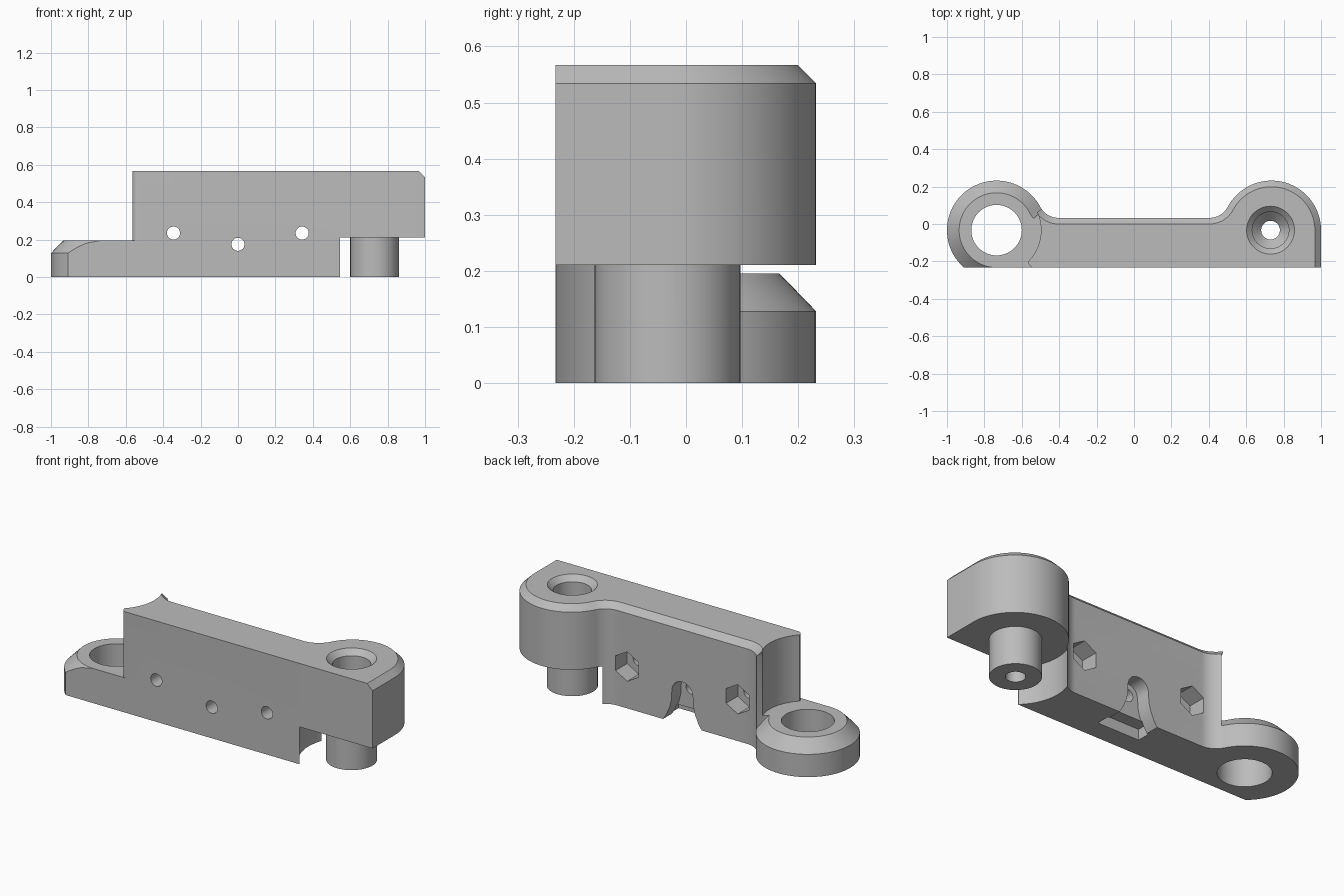
import bpy, bmesh
from math import sin, cos, pi, sqrt, atan2, asin, radians

cube = bpy.data.objects.get("Cube")
if cube:
    bpy.data.objects.remove(cube, do_unlink=True)

CX, CY, R = 0.735, -0.033, 0.265      # lug centres and radius
FRONT, BACK, FIL = -0.233, 0.033, 0.11  # bar faces and fillet radius
TOP, UNDER, LOW = 0.567, 0.21, 0.195

fy = BACK + FIL                        # fillet centre
fx = CX - sqrt((R + FIL) ** 2 - (fy - CY) ** 2)
phi = atan2(CY - fy, CX - fx)

gray = bpy.data.materials.new("plain_gray")
gray.use_nodes = True
gray.diffuse_color = (0.5, 0.5, 0.5, 1)
gray.node_tree.nodes["Principled BSDF"].inputs["Base Color"].default_value = (0.5, 0.5, 0.5, 1)


def arc(x, y, r, a, b, n=24):
    return [(x + r * cos(a + (b - a) * i / n), y + r * sin(a + (b - a) * i / n))
            for i in range(n + 1)]


def circle(x, y, r, n=64):
    return arc(x, y, r, 0, 2 * pi * (n - 1) / n, n - 1)


def rect(x0, x1, y0, y1):
    return [(x0, y0), (x1, y0), (x1, y1), (x0, y1)]


def mirror(pts):
    return [(-x, y) for x, y in pts]


def loft(name, layers, along_y=False):
    """Solid through matching outlines, each given as (height, points)."""
    bm = bmesh.new()
    rings = [[bm.verts.new((x, h, y) if along_y else (x, y, h)) for x, y in pts]
             for h, pts in layers]
    for low, high in zip(rings, rings[1:]):
        for i in range(len(low)):
            j = (i + 1) % len(low)
            bm.faces.new((low[i], low[j], high[j], high[i]))
    bm.faces.new(rings[0][::-1])
    bm.faces.new(rings[-1])
    bmesh.ops.recalc_face_normals(bm, faces=bm.faces)
    mesh = bpy.data.meshes.new(name)
    bm.to_mesh(mesh)
    bm.free()
    mesh.materials.append(gray)
    ob = bpy.data.objects.new(name, mesh)
    bpy.context.scene.collection.objects.link(ob)
    return ob


def combine(body, other, operation="DIFFERENCE"):
    mod = body.modifiers.new("combine", 'BOOLEAN')
    mod.object, mod.operation, mod.solver = other, operation, 'EXACT'
    bpy.context.view_layer.update()
    graph = bpy.context.evaluated_depsgraph_get()
    mesh = bpy.data.meshes.new_from_object(body.evaluated_get(graph))
    body.modifiers.clear()
    body.data = mesh
    bpy.data.objects.remove(other, do_unlink=True)


def bar_outline(d):
    corner = arc(-0.535, FRONT + 0.03, 0.03, -pi / 2, -pi, 6)
    flare = mirror(arc(fx, fy, FIL + d, radians(-35), -pi / 2, 12))
    fillet = arc(fx, fy, FIL + d, -pi / 2, phi, 12)
    lug = arc(CX, CY, R - d, pi + phi, 0, 40)[1:]
    return corner + [(-0.565, 0), (-0.515, 0.05)] + flare + fillet + lug + [(CX + R - d, FRONT)]


def lug_outline(d):
    end = asin(max(-1, (FRONT - CY) / (R - d)))
    return mirror(arc(fx, fy, FIL + d, -pi / 2, phi, 12)
                  + arc(CX, CY, R - d, pi + phi, end, 48)[1:] + [(fx, FRONT)])


# Main bar with the tall lug, chamfered along the back
body = loft("link_body", [(0, bar_outline(0)), (TOP - 0.033, bar_outline(0)),
                          (TOP, bar_outline(0.033))])

# Clearance above the low lug and below the tall lug
combine(body, loft("low_clearance", [(LOW, circle(-CX, CY, 0.238)), (1, circle(-CX, CY, 0.238))]))
combine(body, loft("pin_clearance", [(-0.1, circle(CX, CY, 0.275)), (UNDER, circle(CX, CY, 0.275))]))
end_box = rect(0.545, 1.2, -0.5, 0.5)
combine(body, loft("end_clearance", [(-0.1, end_box), (UNDER, end_box)]))

# Low lug with conical chamfer
steps = [(0, lug_outline(0))]
steps += [(0.128 + 0.067 * i / 5, lug_outline(0.065 * i / 5)) for i in range(6)]
combine(body, loft("low_lug", steps), "UNION")

# Pin below the tall lug
combine(body, loft("pin", [(0, circle(CX - 0.005, CY, 0.13)), (0.24, circle(CX - 0.005, CY, 0.13))]), "UNION")

# Eye of the low lug and stepped bore of the pin
combine(body, loft("eye", [(-0.1, circle(-CX, CY, 0.135)), (0.4, circle(-CX, CY, 0.135))]))
bore = [(-0.1, 0.05), (0.3, 0.05), (0.35, 0.098), (TOP - 0.03, 0.098), (TOP, 0.128), (TOP + 0.02, 0.148)]
combine(body, loft("bore", [(z, circle(CX - 0.005, CY, r)) for z, r in bore]))

# Screw holes through the bar, hexagonal nut pockets behind the outer two
for x, z in ((-0.345, 0.235), (0, 0.175), (0.343, 0.235)):
    hole = circle(x, z, 0.035, 32)
    combine(body, loft("screw_hole", [(-0.5, hole), (0.5, hole)], True))
    if x:
        nut = arc(x, z, 0.083, pi / 2, pi / 2 + 5 * pi / 3, 5)
        combine(body, loft("nut_pocket", [(-0.07, nut), (0.5, nut)], True))

# Flared arch at the middle of the back, with a cross slot in the underside
half = [(0.12, -0.05), (0.12, 0), (0.1, 0.03), (0.08, 0.075), (0.068, 0.12)]
arch = half + arc(0, 0.175, 0.065, 0, pi, 20) + mirror(half)[::-1]
combine(body, loft("arch", [(-0.05, arch), (0.3, arch)], True))
slot = rect(-0.13, 0.13, -0.12, -0.045)
combine(body, loft("cross_slot", [(-0.1, slot), (0.06, slot)]))

bpy.ops.object.select_all(action='DESELECT')
body.select_set(True)
bpy.context.view_layer.objects.active = body
bpy.ops.object.shade_smooth_by_angle(angle=radians(30))
